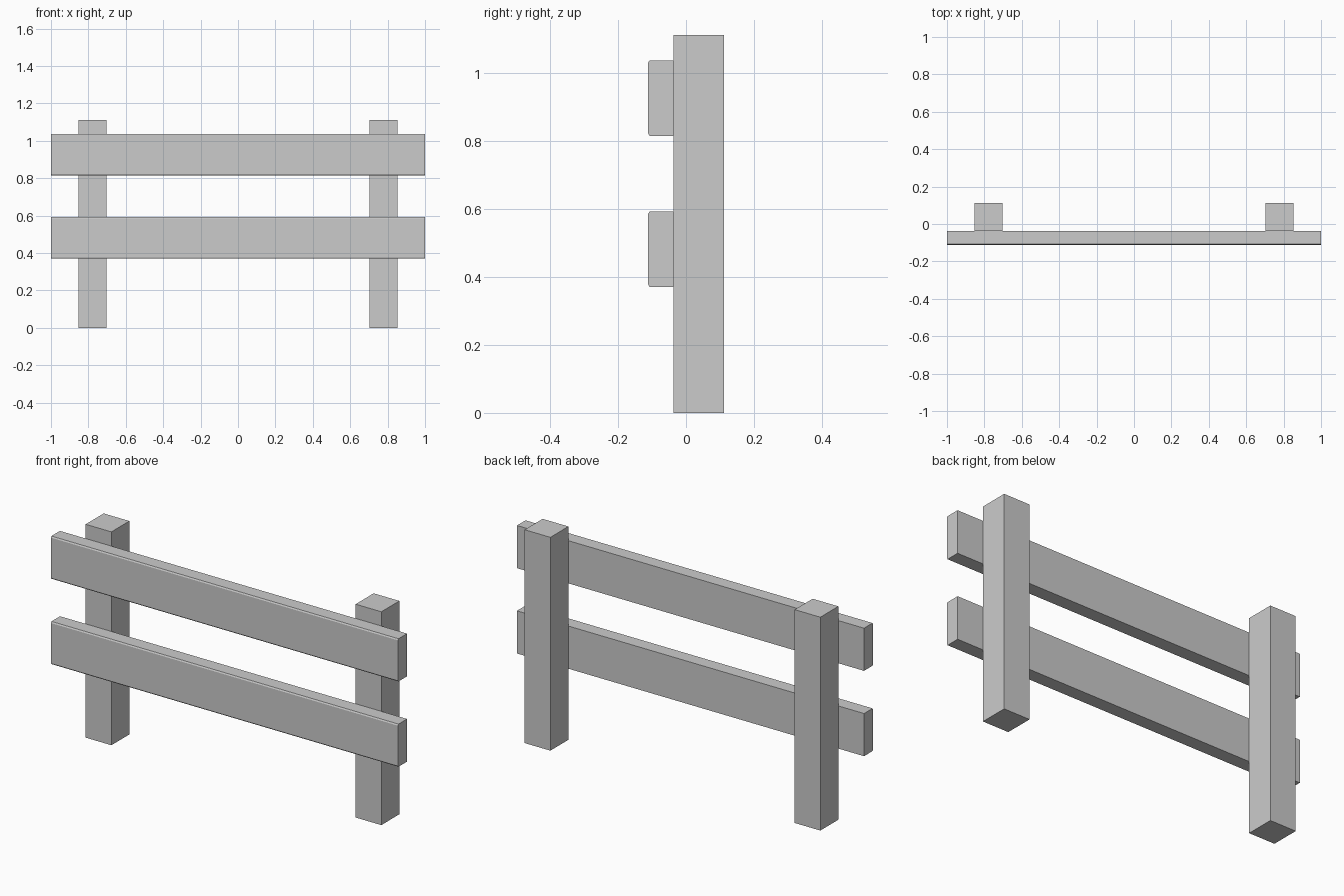
import bpy, bmesh

if "Cube" in bpy.data.objects:
    bpy.data.objects.remove(bpy.data.objects["Cube"])

U = 1 / 27  # model module: the rails are 54 modules long


def extrude_profile(name, profile, axis, start, end):
    """Extrude a closed 2D profile along x (profile is y,z) or z (profile is x,y)."""
    bm = bmesh.new()
    place = (lambda a, b: (start, a, b)) if axis == 'X' else (lambda a, b: (a, b, start))
    face = bm.faces.new([bm.verts.new(place(a, b)) for a, b in profile])
    result = bmesh.ops.extrude_face_region(bm, geom=[face], use_keep_orig=True)
    verts = [g for g in result["geom"] if isinstance(g, bmesh.types.BMVert)]
    length = end - start
    bmesh.ops.translate(bm, verts=verts, vec=(length, 0, 0) if axis == 'X' else (0, 0, length))
    bmesh.ops.recalc_face_normals(bm, faces=bm.faces)
    mesh = bpy.data.meshes.new(name)
    bm.to_mesh(mesh)
    bm.free()
    obj = bpy.data.objects.new(name, mesh)
    bpy.context.collection.objects.link(obj)
    return obj


# Square posts
for name, x in (("left_post", -21 * U), ("right_post", 21 * U)):
    extrude_profile(name, [(x - 2 * U, -U), (x + 2 * U, -U), (x + 2 * U, 3 * U), (x - 2 * U, 3 * U)],
                    'Z', 0, 30 * U)

# Rails with a small chamfer on the long front edges
front, back = -3 * U, -U
cy, cz = 0.004, 0.007
for name, low in (("lower_rail", 10 * U), ("upper_rail", 22 * U)):
    high = low + 6 * U
    extrude_profile(name, [(back, low), (front + cy, low), (front, low + cz),
                           (front, high - cz), (front + cy, high), (back, high)], 'X', -1, 1)
